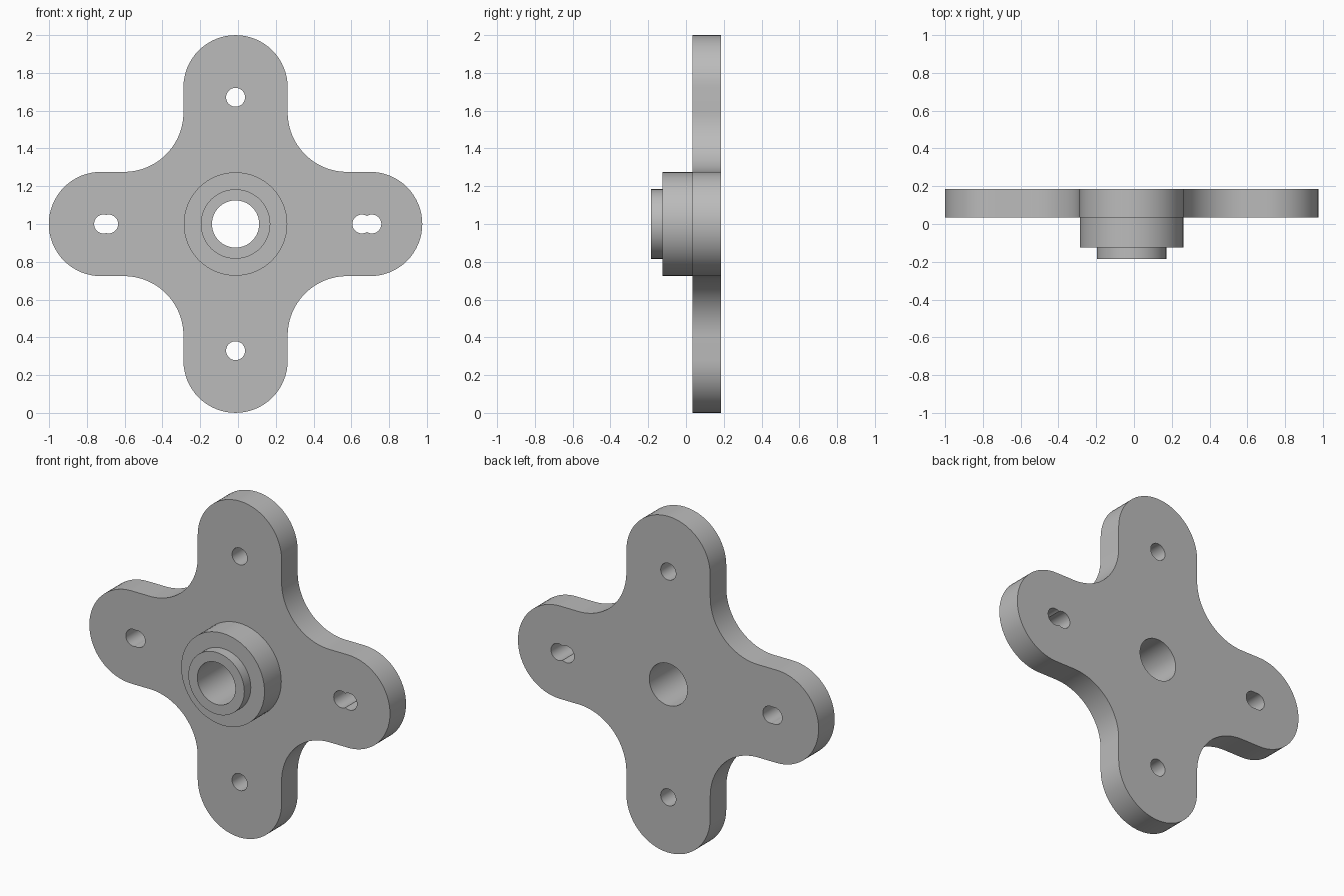
import bpy
import bmesh
from math import sin, cos, acos, pi, radians

default = bpy.data.objects.get("Cube")
if default:
    bpy.data.objects.remove(default, do_unlink=True)

steel = bpy.data.materials.new("plain grey")
steel.use_nodes = True
grey = (0.5, 0.5, 0.5, 1)
steel.diffuse_color = grey
steel.node_tree.nodes["Principled BSDF"].inputs["Base Color"].default_value = grey

AXIS_X, AXIS_Z = -0.013, 1.0   # centre of the hub
HALF = 0.276                   # half width of an arm
FILLET = 0.315                 # inner corner radius
END_X, END_Z = 0.713, 0.724    # arm end centres


def arc(x, z, r, a0, a1, n=32):
    return [(x + r * cos(a0 + (a1 - a0) * i / n),
             z + r * sin(a0 + (a1 - a0) * i / n)) for i in range(n + 1)]


def circle(x, z, r, n=64):
    return arc(x, z, r, 0, 2 * pi, n)[:-1]


def double_hole(xa, xb, z, r):
    """Outline of two overlapping drilled holes, xa left of xb."""
    t = acos((xb - xa) / 2 / r)
    return arc(xa, z, r, t, 2 * pi - t) + arc(xb, z, r, t - pi, pi - t)[1:-1]


def extrude(name, loops, y_front, y_back):
    """Solid from an outline and hole loops drawn in the x-z plane."""
    curve = bpy.data.curves.new(name + "_profile", "CURVE")
    curve.dimensions = "2D"
    curve.fill_mode = "BOTH"
    curve.extrude = (y_back - y_front) / 2
    for loop in loops:
        spline = curve.splines.new("POLY")
        spline.points.add(len(loop) - 1)
        for p, (x, z) in zip(spline.points, loop):
            p.co = (x, z, 0, 1)
        spline.use_cyclic_u = True
    helper = bpy.data.objects.new(name + "_helper", curve)
    bpy.context.collection.objects.link(helper)
    mesh = bpy.data.meshes.new_from_object(
        helper.evaluated_get(bpy.context.evaluated_depsgraph_get()))
    bpy.data.objects.remove(helper, do_unlink=True)
    bpy.data.curves.remove(curve)

    # Stand the profile upright and weld caps to walls
    bm = bmesh.new()
    bm.from_mesh(mesh)
    for v in bm.verts:
        x, z, d = v.co
        v.co = (x, (y_front + y_back) / 2 - d, z)
    bmesh.ops.remove_doubles(bm, verts=bm.verts, dist=0.0001)
    bmesh.ops.recalc_face_normals(bm, faces=bm.faces)
    bm.to_mesh(mesh)
    bm.free()
    mesh.name = name
    mesh.materials.clear()
    mesh.materials.append(steel)
    obj = bpy.data.objects.new(name, mesh)
    bpy.context.collection.objects.link(obj)
    bpy.ops.object.select_all(action="DESELECT")
    obj.select_set(True)
    bpy.context.view_layer.objects.active = obj
    bpy.ops.object.shade_smooth_by_angle(angle=radians(30))
    return obj


# Four-armed outline: a round arm end, then an inner corner, four times
outline = []
corner = HALF + FILLET
for k in range(4):
    a = k * pi / 2
    outline += arc(AXIS_X + END_X * cos(a), AXIS_Z + END_Z * sin(a),
                   HALF, a - pi / 2, a + pi / 2)
    b = a + pi / 4
    sx, sz = (1 if cos(b) > 0 else -1), (1 if sin(b) > 0 else -1)
    outline += arc(AXIS_X + sx * corner, AXIS_Z + sz * corner,
                   FILLET, a + 1.5 * pi, a + pi)

bore = circle(AXIS_X, AXIS_Z, 0.125)
holes = [circle(AXIS_X, AXIS_Z + s * 0.671, 0.05) for s in (1, -1)]
holes += [double_hole(-0.712, -0.685, AXIS_Z, 0.05),
          double_hole(0.656, 0.709, AXIS_Z, 0.05)]

extrude("cross_plate", [outline, bore] + holes, 0.034, 0.185)
extrude("hub", [circle(AXIS_X, AXIS_Z, 0.274), bore], -0.124, 0.034)
extrude("hub_collar", [circle(AXIS_X, AXIS_Z, 0.184), bore], -0.185, -0.124)
